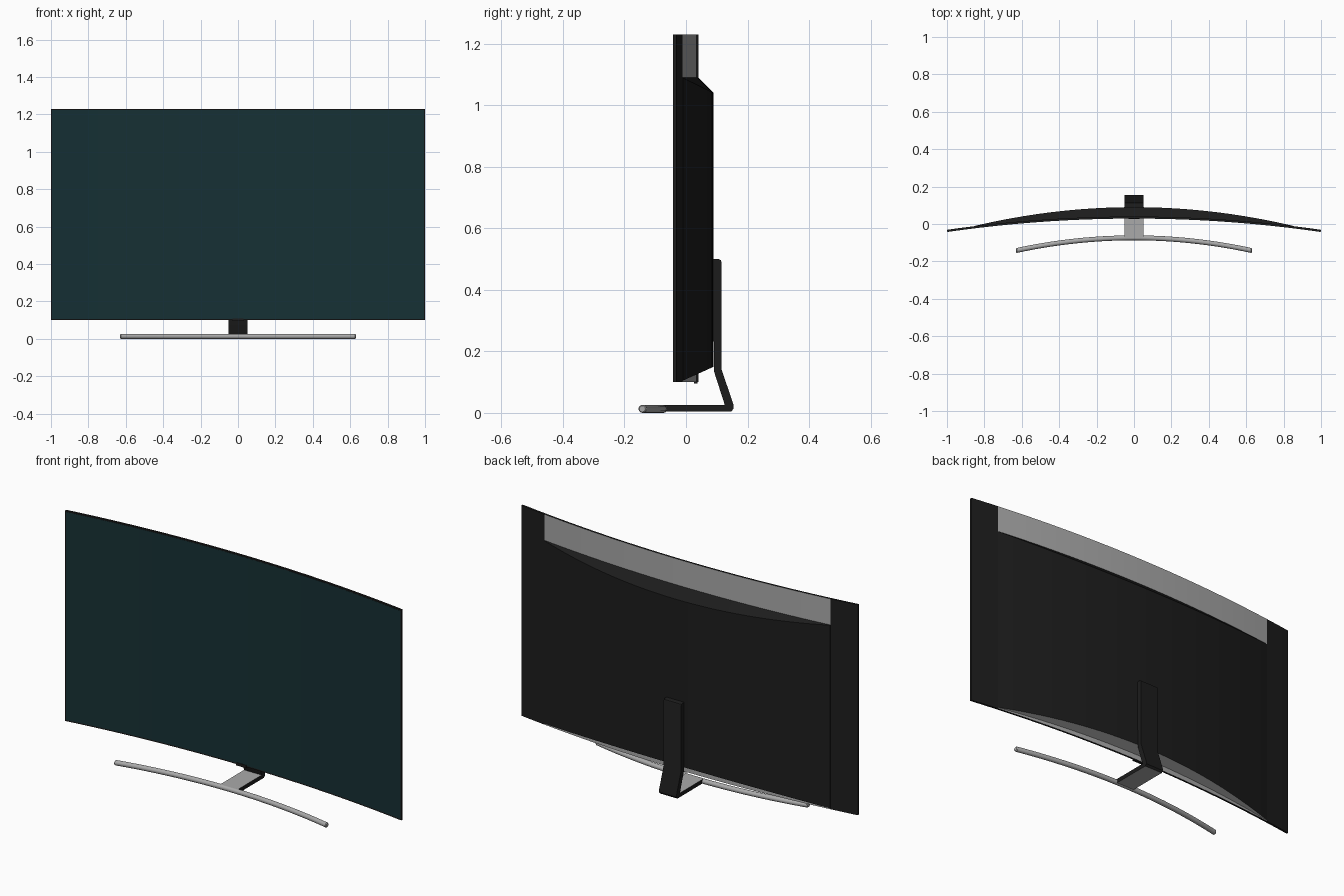
import bpy, bmesh, math

if "Cube" in bpy.data.objects:
    bpy.data.objects.remove(bpy.data.objects["Cube"])


def mat(name, col, metallic=0.0):
    m = bpy.data.materials.new(name)
    m.diffuse_color = (*col, 1)
    m.use_nodes = True
    m.node_tree.nodes["Principled BSDF"].inputs["Base Color"].default_value = m.diffuse_color
    m.metallic = metallic
    return m


BLACK = mat("black_plastic", (0.012, 0.012, 0.012))
GLASS = mat("screen_glass", (0.008, 0.03, 0.035))
METAL = mat("brushed_metal", (0.4, 0.4, 0.4))


def loft(name, stations, profile, mats, pick):
    """Sweep profile(x) -> [(y, z)...] through x stations, cap the ends.
    pick(side_index, x_mid) chooses the material slot; side -1 is a cap."""
    bm = bmesh.new()
    rings = [[bm.verts.new((x, y, z)) for y, z in profile(x)] for x in stations]
    n = len(rings[0])
    for i in range(len(rings) - 1):
        xm = (stations[i] + stations[i + 1]) / 2
        for j in range(n):
            k = (j + 1) % n
            f = bm.faces.new((rings[i][j], rings[i][k], rings[i + 1][k], rings[i + 1][j]))
            f.material_index = pick(j, xm)
    for r in (rings[0], rings[-1]):
        bm.faces.new(r).material_index = pick(-1, 0)
    bmesh.ops.recalc_face_normals(bm, faces=bm.faces[:])
    me = bpy.data.meshes.new(name)
    bm.to_mesh(me)
    bm.free()
    ob = bpy.data.objects.new(name, me)
    bpy.context.collection.objects.link(ob)
    for m in mats:
        me.materials.append(m)
    smooth(ob)
    return ob


def smooth(ob):
    bpy.ops.object.select_all(action='DESELECT')
    ob.select_set(True)
    bpy.context.view_layer.objects.active = ob
    bpy.ops.object.shade_smooth_by_angle(angle=math.radians(25))


def front_y(x):
    return 0.030 - 0.072 * x * x


def back_y(x):
    return 0.040 - 0.071 * x * x


xs = [i / 20 for i in range(-20, 21)]

# Curved panel: black frame with a metal strip across the middle of the back
loft("panel_frame", xs,
     lambda x: [(front_y(x), 0.10), (front_y(x), 1.23), (back_y(x), 1.23), (back_y(x), 0.10)],
     [BLACK, METAL], lambda j, x: 1 if j == 2 and abs(x) < 0.85 else 0)

# Screen glass set just proud of the frame
loft("screen", [x * 0.994 for x in xs],
     lambda x: [(front_y(x) - 0.001, 0.107), (front_y(x) - 0.001, 1.224),
                (front_y(x) + 0.003, 1.224), (front_y(x) + 0.003, 0.107)],
     [GLASS], lambda j, x: 0)


# Bulging rear housing with sloped top and metal underside
def housing(x):
    yp = back_y(x) - 0.003
    yb = 0.090 - 0.1 * (x / 0.85) ** 2

    def bottom(y):
        return 0.105 + 0.45 * (y + 0.01)
    top = 1.09 - max(0, yb - back_y(x))
    return [(yp, 1.09), (back_y(x), 1.09), (yb, top), (yb, bottom(yb)), (yp, bottom(yp))]


loft("rear_housing", [x * 0.85 for x in xs], housing, [BLACK, METAL],
     lambda j, x: 1 if j == 3 else 0)

# Small sensor under the centre of the panel
loft("sensor", [-0.03, 0.03],
     lambda x: [(0.026, 0.095), (0.026, 0.11), (0.037, 0.11), (0.037, 0.095)],
     [BLACK], lambda j, x: 0)

# Stand: bent ribbon running down the back and forward under the screen
ribbon = [(0.088, 0.50), (0.106, 0.50), (0.113, 0.497), (0.116, 0.488), (0.116, 0.14),
          (0.155, 0.025), (0.155, 0.014), (0.147, 0.004), (-0.072, 0.004),
          (-0.072, 0.026), (0.126, 0.026), (0.091, 0.135)]
loft("stand_neck", [-0.052, 0.052], lambda x: ribbon, [BLACK, METAL],
     lambda j, x: 1 if j in (7, 9) else 0)

# Curved round foot bar, with slightly tapered ends
R = 0.0132


def bar(x):
    yc = -0.074 - 0.068 * (x / 0.63) ** 2
    r = R * 0.75 if abs(x) > 0.6285 else R
    return [(yc + r * math.cos(a), R + r * math.sin(a))
            for a in (2 * math.pi * k / 16 for k in range(16))]


loft("foot_bar", [-0.63] + [x * 0.626 for x in xs] + [0.63], bar, [METAL], lambda j, x: 0)
